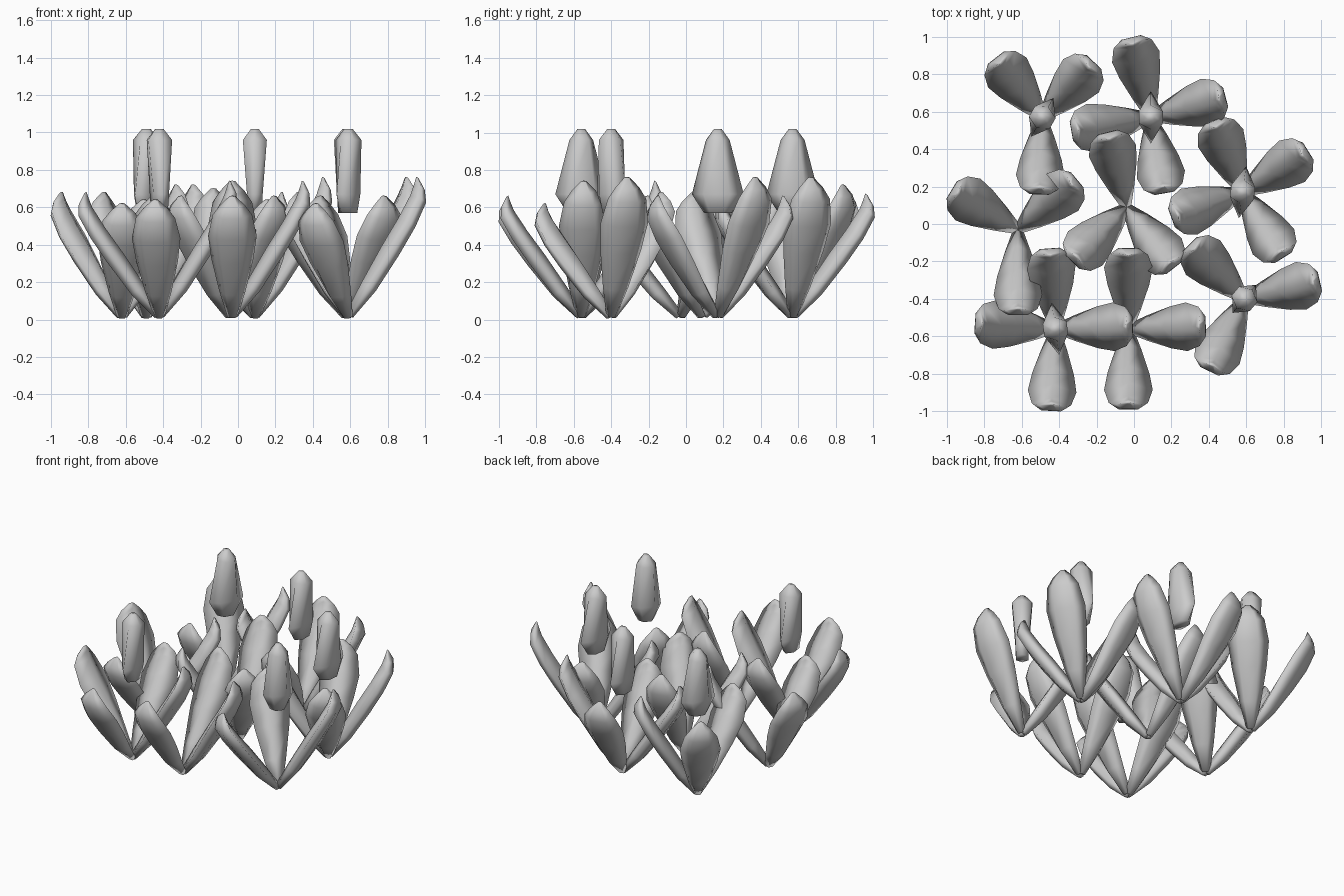
import bpy, bmesh, math
from mathutils import Vector

if "Cube" in bpy.data.objects:
    bpy.data.objects.remove(bpy.data.objects["Cube"])


def skin(name, rings):
    """Closed, fully smooth-shaded shell through rings of equal point count."""
    bm = bmesh.new()
    loops = [[bm.verts.new(p) for p in ring] for ring in rings]
    n = len(loops[0])
    bm.faces.new(loops[0][::-1])
    bm.faces.new(loops[-1])
    for a, b in zip(loops, loops[1:]):
        for j in range(n):
            k = (j + 1) % n
            bm.faces.new((a[j], a[k], b[k], b[j]))
    bmesh.ops.recalc_face_normals(bm, faces=bm.faces)
    for f in bm.faces:
        f.smooth = True
    me = bpy.data.meshes.new(name)
    bm.to_mesh(me)
    bm.free()
    ob = bpy.data.objects.new(name, me)
    bpy.context.collection.objects.link(ob)


# leaf profile: reach fraction, height fraction, half width, half thickness
LEAF = [(0.01, 0.03, 0.028, 0.022), (0.26, 0.23, 0.070, 0.042),
        (0.55, 0.49, 0.112, 0.048), (0.76, 0.68, 0.130, 0.046),
        (0.92, 0.85, 0.105, 0.042), (0.94, 0.93, 0.065, 0.03),
        (0.92, 1.00, 0.015, 0.006)]


def leaf(name, x, y, deg, height, reach=0.41):
    a = math.radians(deg)
    out = Vector((math.cos(a), math.sin(a), 0))
    side = Vector((-out.y, out.x, 0))
    normal = (out * height - Vector((0, 0, reach))).normalized()
    rings = []
    for r, z, w, t in LEAF:
        c = Vector((x, y, 0)) + out * r * reach + Vector((0, 0, z * height))
        # flat-backed section with a single ridge on the inner face
        section = [(-w, 0), (-w * 0.5, t), (w * 0.5, t), (w, 0), (0, -t)]
        rings.append([c + side * u + normal * v for u, v in section])
    skin(name, rings)


# bud profile: height, half length, half thickness
BUD = [(0.57, 0.075, 0.04), (0.67, 0.14, 0.042),
       (0.96, 0.06, 0.064), (1.02, 0.02, 0.02)]


def bud(name, x, y, deg, size):
    a = math.radians(deg)
    u, v = Vector((math.cos(a), math.sin(a), 0)), Vector((-math.sin(a), math.cos(a), 0))
    rings = []
    for z, l, t in BUD:
        l = max(l * size, t)
        section = [(-l, 0), (-l * 0.5, -t), (l * 0.5, -t), (l, 0), (l * 0.5, t), (-l * 0.5, t)]
        rings.append([Vector((x, y, z)) + u * p + v * q for p, q in section])
    skin(name, rings)


# plants: x, y, leaves (angle, height, reach), bud (angle, size) or None
PLANTS = [
    (-0.49, 0.57, [(128, 0.68, 0.40), (47, 0.72, 0.40), (268, 0.64)], (60, 0.85)),
    (0.09, 0.57, [(104, 0.67, 0.44), (15, 0.76), (190, 0.68, 0.43), (280, 0.64)], (90, 1)),
    (0.58, 0.17, [(112, 0.66), (32, 0.76), (200, 0.68, 0.40), (302, 0.66)], (82, 1)),
    (-0.62, -0.03, [(149, 0.68), (40, 0.72), (270, 0.62, 0.46)], None),
    (-0.04, 0.09, [(104, 0.70), (225, 0.66), (308, 0.66)], None),
    (0.59, -0.40, [(135, 0.68), (13, 0.76), (244, 0.62, 0.43)], (50, 0.7)),
    (-0.42, -0.56, [(176, 0.68, 0.43), (94, 0.66, 0.43), (2, 0.74), (267, 0.64, 0.44)], (98, 1)),
    (-0.03, -0.56, [(90, 0.74, 0.43), (2, 0.74), (270, 0.66, 0.43)], None),
]
for i, (x, y, leaves, b) in enumerate(PLANTS):
    for j, spec in enumerate(leaves):
        leaf(f"plant_{i + 1}_leaf_{j + 1}", x, y, *spec)
    if b:
        bud(f"plant_{i + 1}_bud", x, y, *b)
